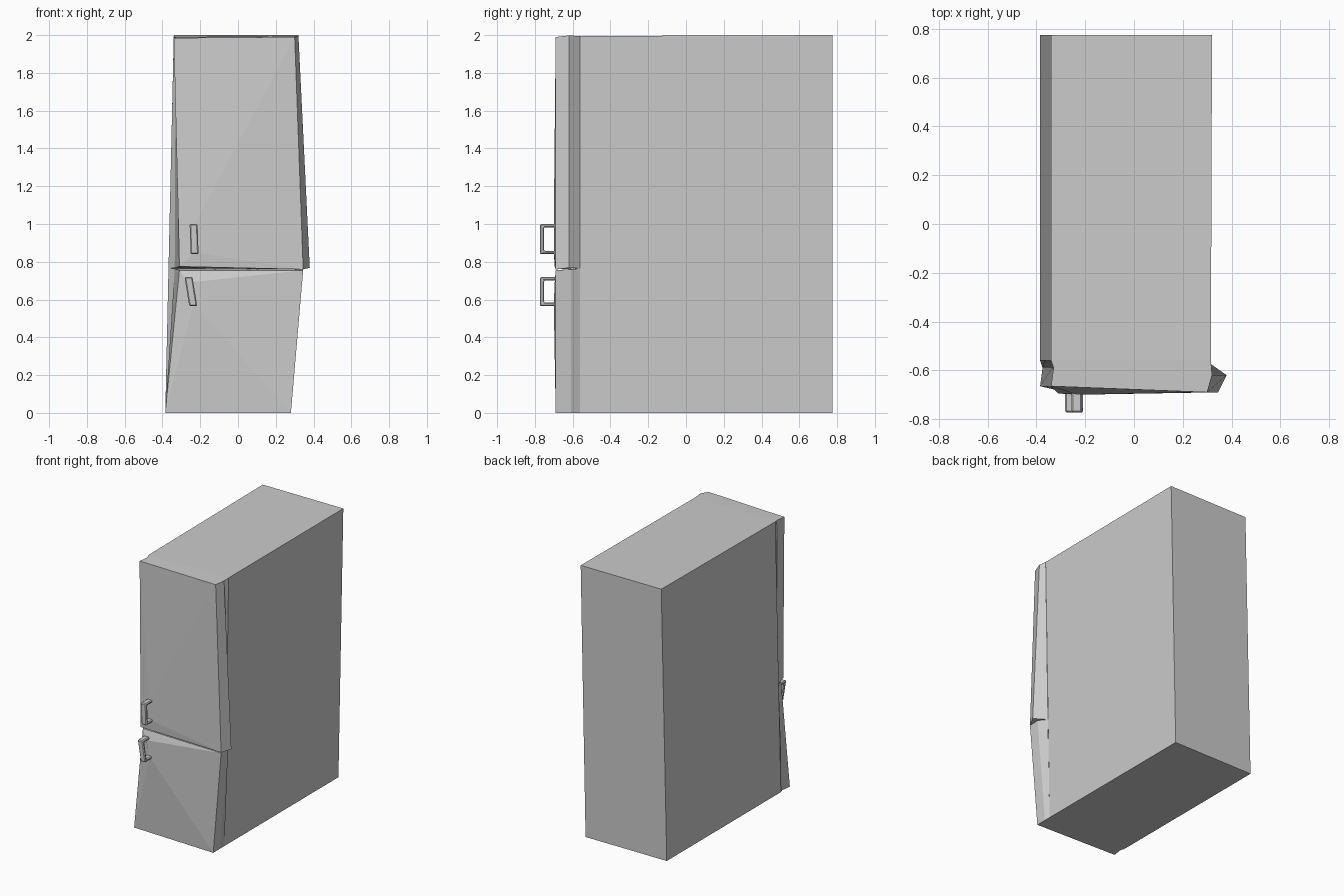
import bpy, bmesh

if "Cube" in bpy.data.objects:
    bpy.data.objects.remove(bpy.data.objects["Cube"])


def make(name, verts, faces):
    bm = bmesh.new()
    vs = [bm.verts.new(v) for v in verts]
    for f in faces:
        bm.faces.new([vs[i] for i in f])
    bmesh.ops.recalc_face_normals(bm, faces=bm.faces)
    me = bpy.data.meshes.new(name)
    bm.to_mesh(me)
    bm.free()
    ob = bpy.data.objects.new(name, me)
    bpy.context.collection.objects.link(ob)
    return ob


# Cabinet: leaning box, open where the doors close it
Y0, Y1 = -0.56, 0.775
make("cabinet",
     [(-.385, Y0, 0), (.28, Y0, 0), (.28, Y1, 0), (-.385, Y1, 0),
      (-.34, Y0, 1.99), (.315, Y0, 1.995), (.32, Y1, 2), (-.34, Y1, 2)],
     [(0, 1, 2, 3), (4, 5, 6, 7), (1, 2, 6, 5), (2, 3, 7, 6), (3, 0, 4, 7)])


def door(name, top, bottom, hi, lo):
    """Six-point rings (left back, groove, front left, front right,
    right rim, right back); the front is creased towards the handle."""
    verts = top + bottom + [hi, lo]
    sides = [(i, i + 1, i + 7, i + 6) for i in (0, 1, 3, 4)]
    front = [(2, 3, 12), (2, 12, 13, 8), (8, 13, 9), (9, 13, 12, 3)]
    caps = [(0, 1, 2, 3, 4, 5), (6, 7, 8, 9, 10, 11)]
    return make(name, verts, sides + front + caps)


# Upper door, widening to a pointed lower right corner
door("upper_door",
     [(-.34, Y0, 1.99), (-.33, -.59, 1.985), (-.34, -.665, 1.985),
      (.30, -.69, 1.99), (.32, -.62, 1.998), (.315, Y0, 1.995)],
     [(-.368, Y0, .765), (-.335, -.59, .767), (-.31, -.695, .775),
      (.345, -.69, .76), (.38, -.62, .768), (.295, Y0, .765)],
     (-.235, -.70, .99), (-.23, -.70, .85))

# Lower door
door("lower_door",
     [(-.368, Y0, .765), (-.335, -.59, .763), (-.31, -.67, .755),
      (.345, -.69, .755), (.345, -.61, .76), (.295, Y0, .765)],
     [(-.385, Y0, 0), (-.375, -.59, 0), (-.385, -.665, 0),
      (.28, -.69, 0), (.28, -.61, 0), (.28, Y0, 0)],
     (-.265, -.695, .69), (-.235, -.70, .58))


def handle(name, z0, z1, x0, x1, w, t):
    """C-shaped pull, sheared sideways from x0 (low) to x1 (high)."""
    prof = [(-.69, z1), (-.773, z1), (-.773, z0), (-.69, z0),
            (-.69, z0 + t), (-.752, z0 + t), (-.752, z1 - t), (-.69, z1 - t)]
    verts = [(x0 + (x1 - x0) * (z - z0) / (z1 - z0) + s * w / 2, y, z)
             for s in (-1, 1) for y, z in prof]
    faces = [tuple(range(8)), tuple(range(8, 16))]
    faces += [(i, (i + 1) % 8, (i + 1) % 8 + 8, i + 8) for i in range(8)]
    ob = make(name, verts, faces)
    bev = ob.modifiers.new("chamfer", "BEVEL")
    bev.width = 0.006
    bev.segments = 1


# Handles
handle("upper_handle", .84, 1.0, -.23, -.235, .042, .018)
handle("lower_handle", .565, .72, -.237, -.262, .042, .02)
